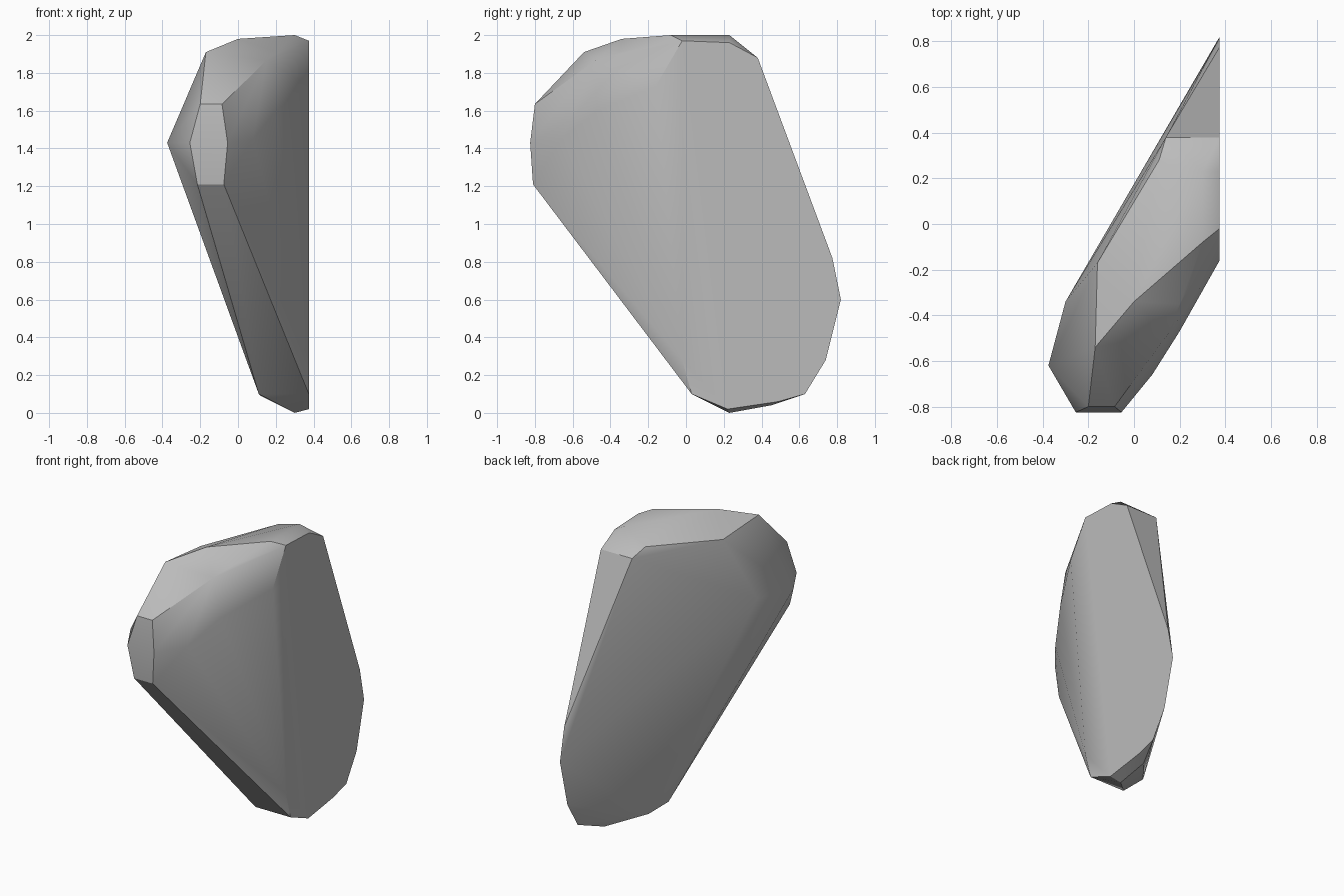
import bpy
import bmesh
import math

# Remove the default cube only
default_cube = bpy.data.objects.get("Cube")
if default_cube:
    bpy.data.objects.remove(default_cube, do_unlink=True)


def make_material(name, colour):
    material = bpy.data.materials.new(name)
    material.use_nodes = True
    material.diffuse_color = colour
    material.node_tree.nodes["Principled BSDF"].inputs["Base Color"].default_value = colour
    return material


def convex_stone(name, points, material):
    """Wrap a convex skin around the points and merge coplanar facets."""
    bm = bmesh.new()
    for point in points:
        bm.verts.new(point)
    hull = bmesh.ops.convex_hull(bm, input=bm.verts[:])
    loose = {v for v in hull["geom_interior"] + hull["geom_unused"]
             if isinstance(v, bmesh.types.BMVert)}
    bmesh.ops.delete(bm, geom=list(loose), context="VERTS")
    bmesh.ops.dissolve_limit(bm, angle_limit=math.radians(1),
                             verts=bm.verts[:], edges=bm.edges[:])
    bmesh.ops.recalc_face_normals(bm, faces=bm.faces[:])
    mesh = bpy.data.meshes.new(name)
    bm.to_mesh(mesh)
    bm.free()
    mesh.materials.append(material)
    stone = bpy.data.objects.new(name, mesh)
    bpy.context.collection.objects.link(stone)
    bpy.ops.object.select_all(action="DESELECT")
    stone.select_set(True)
    bpy.context.view_layer.objects.active = stone
    bpy.ops.object.shade_smooth_by_angle(angle=math.radians(30))
    return stone


# Flat broken side: outline in (y, z) on one plane
SIDE_X = 0.375
broken_side = [(-.02, 1.97), (-.16, 1.73), (-.02, .28), (.03, .1), (.22, .02),
               (.49, .06), (.63, .1), (.74, .28), (.82, .6), (.775, .82),
               (.38, 1.88), (.23, 1.96)]

# Narrow nose facet at the front
nose = [(-.2, -.8, 1.635), (-.085, -.8, 1.635), (-.055, -.825, 1.43),
        (-.075, -.81, 1.21), (-.215, -.81, 1.21), (-.255, -.825, 1.43)]

# Rounded crown
crown = [(-.17, -.54, 1.91), (0, -.34, 1.98), (.3, -.08, 2), (.3, .23, 2),
         (.14, .38, 1.88), (.11, .28, 1.93), (-.16, -.17, 1.88),
         (.15, -.48, 1.865), (.2, -.35, 1.91), (.31, -.05, 1.97)]

# Bulging flanks and the worn foot
flanks = [(-.375, -.62, 1.43), (-.3, -.34, 1.45),
          (.08, -.66, 1.45), (.2, -.47, 1.6)]
foot = [(.11, .03, .1), (.12, .23, .09), (.3, .23, 0), (.3, .45, .04)]

stone_grey = make_material("stone_grey", (.5, .5, .5, 1))
side_points = [(SIDE_X, y, z) for y, z in broken_side]
convex_stone("stone_shard", side_points + nose + crown + flanks + foot, stone_grey)
